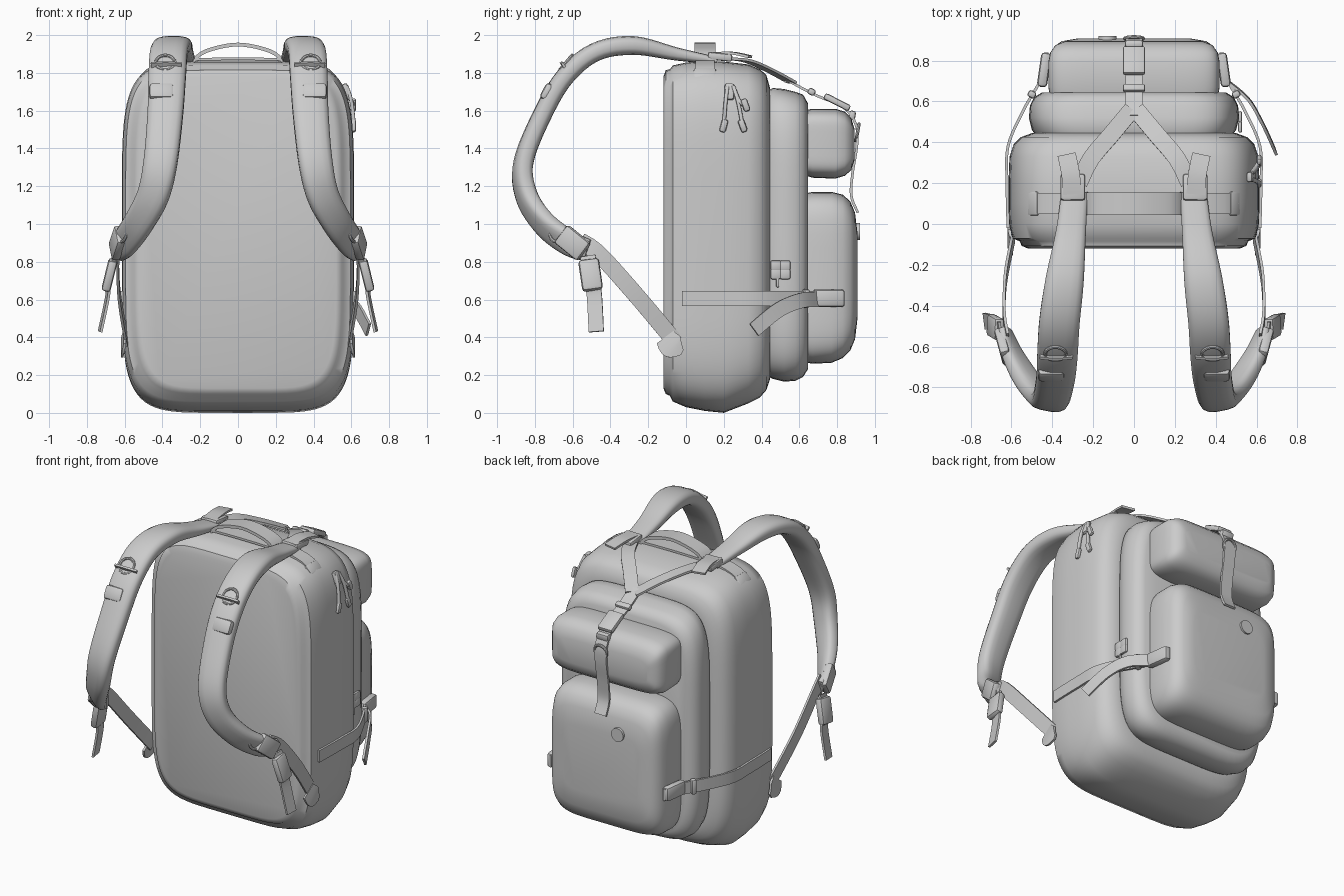
import bpy, bmesh, math
from mathutils import Vector, Euler, Matrix

if "Cube" in bpy.data.objects:
    bpy.data.objects.remove(bpy.data.objects["Cube"])


def finish(ob, mirror=False, angle=40):
    # bake the transform, smooth, and optionally mirror across x = 0
    ob.data.transform(ob.matrix_basis)
    ob.matrix_basis = Matrix.Identity(4)
    bpy.ops.object.select_all(action='DESELECT')
    ob.select_set(True)
    bpy.context.view_layer.objects.active = ob
    bpy.ops.object.shade_smooth_by_angle(angle=math.radians(angle))
    if mirror:
        ob.modifiers.new("mirror", 'MIRROR').use_mirror_merge = False
    return ob


def skin(name, rings, mirror=False, angle=40):
    # join a list of equal rings into a capped tube
    bm = bmesh.new()
    vs = [[bm.verts.new(p) for p in r] for r in rings]
    n = len(vs[0])
    for a, b in zip(vs, vs[1:]):
        for i in range(n):
            bm.faces.new((a[i], a[(i + 1) % n], b[(i + 1) % n], b[i]))
    bm.faces.new(vs[0])
    bm.faces.new(vs[-1])
    bmesh.ops.recalc_face_normals(bm, faces=bm.faces)
    me = bpy.data.meshes.new(name)
    bm.to_mesh(me)
    bm.free()
    ob = bpy.data.objects.new(name, me)
    bpy.context.collection.objects.link(ob)
    return finish(ob, mirror, angle)


def squircle(n, count):
    out = []
    for i in range(count):
        a = 2 * math.pi * (i + 0.5) / count
        c, s = math.cos(a), math.sin(a)
        out.append((math.copysign(abs(c) ** (2 / n), c), math.copysign(abs(s) ** (2 / n), s)))
    return out


def pouch(name, sections, n):
    # sections: y, half width, bottom z, top z
    rings = [[(hw * u, y, (zb + zt) / 2 + (zt - zb) / 2 * v) for u, v in squircle(n, 72)]
             for y, hw, zb, zt in sections]
    return skin(name, rings, angle=50)


def ribbon(name, pts, dirs, mirror=False, pad=False, sub=6):
    # pts: x, y, z, width, thickness; dirs: width directions spread along the path
    pts = [Vector(p) for p in pts]
    path = []
    for i in range(len(pts) - 1):
        p1, p2 = pts[i], pts[i + 1]
        p0 = pts[i - 1] if i else p1
        p3 = pts[i + 2] if i + 2 < len(pts) else p2
        for k in range(sub):
            t = k / sub
            path.append(0.5 * (2 * p1 + (p2 - p0) * t + (2 * p0 - 5 * p1 + 4 * p2 - p3) * t * t
                               + (3 * p1 - p0 - 3 * p2 + p3) * t ** 3))
    path.append(pts[-1])
    shape = squircle(3, 16) if pad else [(1, 1), (-1, 1), (-1, -1), (1, -1)]
    dirs = [Vector(d) for d in dirs] * (2 if len(dirs) == 1 else 1)
    rings, last = [], len(path) - 1
    for i, p in enumerate(path):
        c = Vector(p[:3])
        tan = (Vector(path[min(i + 1, last)][:3]) - Vector(path[max(i - 1, 0)][:3])).normalized()
        f = i / last * (len(dirs) - 1)
        j = min(int(f), len(dirs) - 2)
        w = dirs[j].lerp(dirs[j + 1], f - j)
        w = (w - tan * w.dot(tan)).normalized()
        nrm = tan.cross(w)
        rings.append([c + w * u * p[3] / 2 + nrm * v * p[4] / 2 for u, v in shape])
    return skin(name, rings, mirror)


def web(name, pts, dirs, width=0.08, mirror=False, thick=0.014):
    return ribbon(name, [(*p, width, thick) for p in pts], dirs, mirror)


def box(name, loc, size, rot=(0, 0, 0), mirror=False, bevel=0.012):
    bm = bmesh.new()
    bmesh.ops.create_cube(bm, size=1)
    bmesh.ops.scale(bm, vec=size, verts=bm.verts)
    bmesh.ops.bevel(bm, geom=bm.edges[:], offset=bevel, segments=2, affect='EDGES', profile=0.5)
    me = bpy.data.meshes.new(name)
    bm.to_mesh(me)
    bm.free()
    ob = bpy.data.objects.new(name, me)
    bpy.context.collection.objects.link(ob)
    ob.matrix_basis = Matrix.Translation(loc) @ Euler([math.radians(r) for r in rot]).to_matrix().to_4x4()
    return finish(ob, mirror)


def ring(name, loc, rot, radius, mirror=False):
    bpy.ops.mesh.primitive_torus_add(location=loc, rotation=[math.radians(r) for r in rot],
                                     major_radius=radius, minor_radius=0.009,
                                     major_segments=24, minor_segments=8)
    ob = bpy.context.object
    ob.name = name
    return finish(ob, mirror)


# bag compartments
pouch("main_compartment", [(-.12, .52, .13, 1.78), (-.107, .55, .10, 1.815), (-.085, .56, .09, 1.82),
      (-.07, .595, .06, 1.84), (0, .612, .03, 1.855), (.1, .615, .01, 1.865), (.2, .615, 0, 1.86),
      (.33, .61, .05, 1.845), (.39, .59, .08, 1.82), (.425, .555, .12, 1.79), (.445, .50, .18, 1.72)], 5.5)
pouch("middle_compartment", [(.42, .47, .20, 1.70), (.46, .50, .18, 1.72), (.52, .515, .165, 1.715),
      (.58, .51, .17, 1.70), (.62, .49, .19, 1.685), (.645, .45, .23, 1.64)], 5.5)
pouch("upper_pocket", [(.62, .41, 1.26, 1.60), (.67, .42, 1.245, 1.61), (.79, .42, 1.24, 1.61),
      (.84, .41, 1.255, 1.595), (.875, .385, 1.285, 1.56), (.893, .34, 1.34, 1.50)], 6)
pouch("lower_pocket", [(.62, .41, .27, 1.16), (.67, .42, .26, 1.17), (.77, .42, .265, 1.17),
      (.83, .41, .29, 1.155), (.87, .39, .33, 1.12), (.895, .355, .39, 1.06), (.908, .28, .5, .95)], 6)

# padded shoulder straps
ribbon("shoulder_strap", [(.29, .16, 1.865, .13, .04), (.31, -.05, 1.90, .15, .07), (.34, -.28, 1.945, .19, .1),
       (.365, -.48, 1.91, .2, .1), (.375, -.64, 1.78, .2, .1), (.385, -.76, 1.58, .19, .1),
       (.41, -.86, 1.33, .18, .1), (.45, -.845, 1.15, .17, .1), (.53, -.75, 1.0, .16, .09),
       (.60, -.62, .90, .15, .07), (.63, -.52, .86, .12, .05)],
       [(1, 0, 0), (1, 0, 0), (1, .05, 0), (.9, .3, .3), (.4, .5, .8)], mirror=True, pad=True)
box("strap_top_adjuster", (.30, .18, 1.885), (.12, .13, .04), (-6, 0, 0), True)
web("strap_top_tail", [(.30, .12, 1.90), (.31, .24, 1.905), (.33, .34, 1.885)], [(1, -.2, 0)], .09, True)
box("strap_keeper", (.405, -.735, 1.70), (.13, .05, .09), (-28, 0, 0), True, .018)
ring("strap_d_ring", (.385, -.635, 1.855), (50, 0, 0), .05, True)
web("d_ring_band", [(.30, -.648, 1.84), (.385, -.655, 1.845), (.46, -.648, 1.84)], [(0, -.5, .8)], .03, True)

# lower strap webbing, buckle, hanging tail and gusset
web("lower_strap_web", [(.62, -.56, .91), (.635, -.46, .84), (.63, -.27, .63), (.59, -.06, .38)],
    [(0, .7, .7)], .09, True)
box("side_release_buckle", (.64, -.60, .90), (.05, .16, .12), (-38, 0, -15), True, .016)
ring("strap_end_ring", (.61, -.68, .95), (0, 80, -25), .045, True)
box("ladder_lock", (.68, -.505, .73), (.05, .11, .17), (8, -14, 0), True, .018)
web("hanging_tail", [(.655, -.52, .83), (.69, -.50, .70), (.69, -.485, .62), (.73, -.475, .43)],
    [(.15, 1, 0)], .08, True)
ribbon("strap_gusset", [(.60, -.11, .40, .11, .014), (.612, -.07, .35, .13, .014), (.612, -.02, .32, .03, .014)],
       [(0, .7, .7)], True)

# carry handle across the top
web("handle_base", [(-.52, .1, 1.765), (-.44, .1, 1.835), (-.25, .1, 1.87), (.25, .1, 1.87),
                    (.44, .1, 1.835), (.52, .1, 1.765)], [(0, 1, 0)], .10)
web("carry_handle", [(-.24, .1, 1.86), (-.17, .1, 1.915), (0, .1, 1.95), (.17, .1, 1.915), (.24, .1, 1.86)],
    [(0, 1, 0)], .11, thick=.02)
box("handle_end", (.485, .1, 1.79), (.07, .12, .04), (0, 45, 0), True)

# top yoke, central closing strap and its buckles
web("yoke_strap", [(.27, .2, 1.875), (.21, .32, 1.865), (.11, .44, 1.815), (.01, .56, 1.75)],
    [(.8, .5, 0)], .085, True)
web("closing_strap", [(0, .53, 1.765), (0, .68, 1.685), (0, .83, 1.62), (0, .898, 1.53), (0, .905, 1.42),
    (0, .882, 1.27), (0, .875, 1.15), (0, .91, 1.06)], [(1, 0, 0)], .085)
box("closing_buckle", (0, .80, 1.645), (.11, .15, .035), (-27, 0, 0))
box("closing_slider", (0, .665, 1.70), (.11, .04, .035), (-27, 0, 0))
box("closing_prong", (0, .88, 1.575), (.09, .035, .05), (-10, 0, 0))
ring("closing_d_ring", (0, .908, 1.485), (80, 0, 0), .045)

# side compression straps and the loose tail
web("compression_strap", [(.617, -.02, .605), (.622, .2, .605), (.617, .38, .605), (.545, .55, .605),
    (.47, .68, .605), (.43, .75, .605), (.425, .84, .605)], [(0, 0, 1)], .08, True)
box("compression_buckle", (.44, .755, .607), (.05, .17, .095), (0, 0, 8), True, .018)
box("compression_slider", (.50, .635, .605), (.04, .035, .1), (0, 0, 28), True)
web("compression_tail", [(.455, .70, .60), (.56, .61, .595), (.63, .49, .545), (.69, .36, .44)], [(0, -.1, 1)])

# pocket button
bpy.ops.mesh.primitive_cylinder_add(vertices=24, radius=.045, depth=.03,
                                    location=(-.13, .905, .96), rotation=(math.pi / 2, 0, 0))
bpy.context.object.name = "pocket_button"
finish(bpy.context.object)

# zipper sliders and cord pulls on the right side
box("zip_slider", (.575, .23, 1.70), (.03, .05, .09), (0, -15, 0))
for i, (y0, y1, z1) in enumerate([(.22, .20, 1.52), (.25, .30, 1.52), (.25, .315, 1.63)]):
    ribbon(f"zip_cord_{i}", [(.575, y0, 1.73, .02, .02), (.60, (y0 + y1) / 2, 1.65, .02, .02),
           (.615, y1, z1, .02, .02)], [(0, 1, 0)], pad=True)
    box(f"zip_toggle_{i}", (.613, y1, z1), (.025, .035, .07), (20 if i else -15, 0, 0))

# small petal-shaped zip tab on the middle compartment
for i, (dy, dz) in enumerate([(-.025, -.02), (.025, -.02), (-.025, .025), (.025, .025)]):
    box(f"zip_tab_petal_{i}", (.52, .50 + dy, .755 + dz), (.02, .055, .055), bevel=.009)
box("zip_tab_stem", (.52, .485, .695), (.015, .015, .06), bevel=.004)
